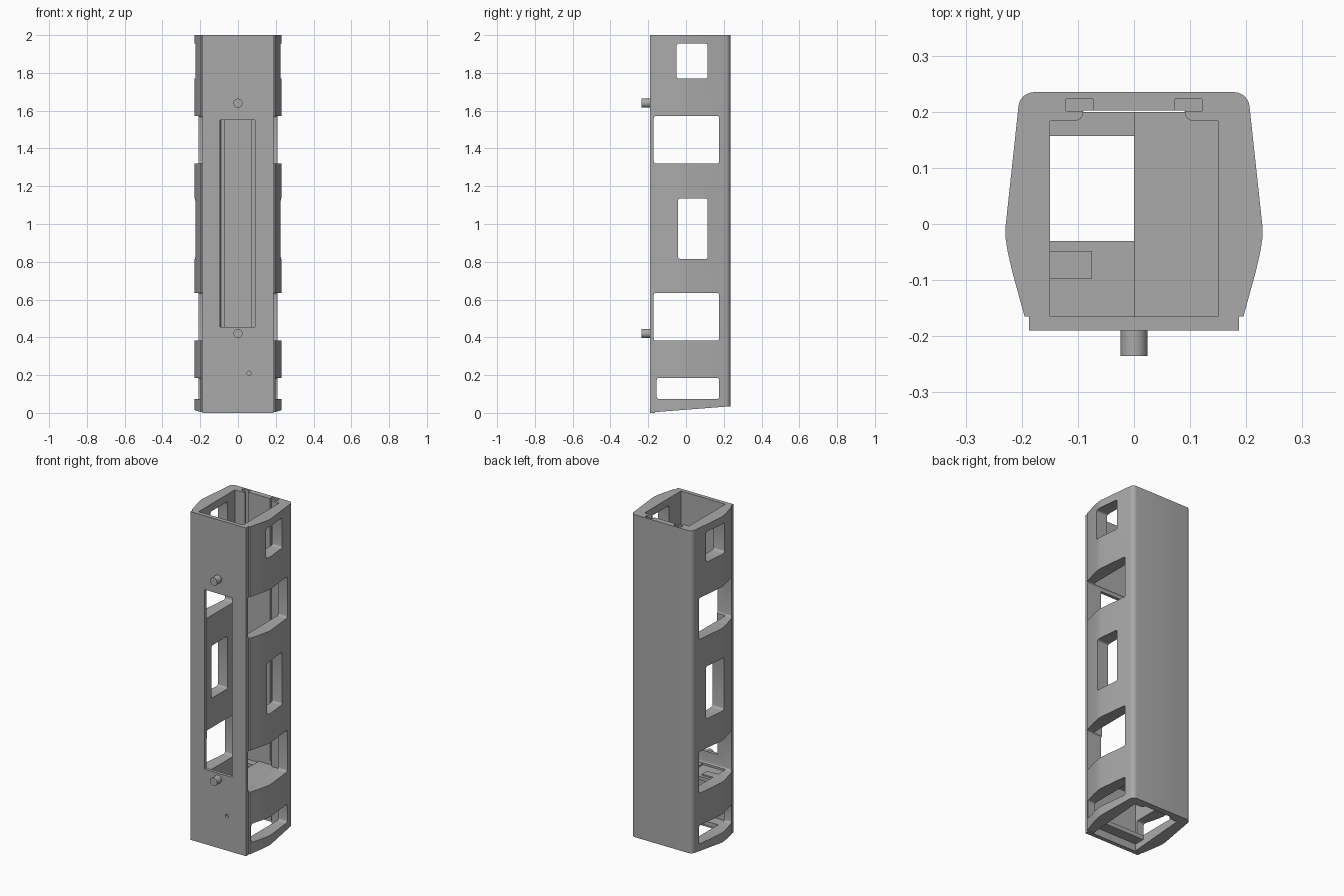
import bpy, bmesh, math
from mathutils import Matrix

cube = bpy.data.objects.get("Cube")
if cube:
    bpy.data.objects.remove(cube, do_unlink=True)

grey = bpy.data.materials.new("mid grey")
grey.use_nodes = True
COLOUR = (0.4, 0.4, 0.4, 1)
grey.diffuse_color = COLOUR
grey.node_tree.nodes["Principled BSDF"].inputs["Base Color"].default_value = COLOUR


def finish(name, bm):
    bmesh.ops.recalc_face_normals(bm, faces=bm.faces)
    mesh = bpy.data.meshes.new(name)
    bm.to_mesh(mesh)
    bm.free()
    mesh.materials.append(grey)
    ob = bpy.data.objects.new(name, mesh)
    bpy.context.collection.objects.link(ob)
    return ob


def add_prism(bm, low, high):
    """Closed solid between two matching loops of points."""
    a = [bm.verts.new(p) for p in low]
    b = [bm.verts.new(p) for p in high]
    bm.faces.new(a)
    bm.faces.new(b)
    for i in range(len(a)):
        j = (i + 1) % len(a)
        bm.faces.new((a[i], a[j], b[j], b[i]))


def add_box(bm, x0, x1, y0, y1, z0, z1):
    loop = [(x0, y0), (x1, y0), (x1, y1), (x0, y1)]
    add_prism(bm, [(x, y, z0) for x, y in loop], [(x, y, z1) for x, y in loop])


def boxes(name, *sizes):
    bm = bmesh.new()
    for s in sizes:
        add_box(bm, *s)
    return finish(name, bm)


def add_cylinder(bm, x, z, r, y0, y1):
    place = Matrix.Translation((x, (y0 + y1) / 2, z)) @ Matrix.Rotation(math.pi / 2, 4, 'X')
    bmesh.ops.create_cone(bm, cap_ends=True, segments=32, radius1=r, radius2=r,
                          depth=y1 - y0, matrix=place)


def arc(cx, cy, r, start, end, n=6):
    return [(cx + r * math.cos(math.radians(start + (end - start) * i / n)),
             cy + r * math.sin(math.radians(start + (end - start) * i / n)))
            for i in range(n + 1)]


def rounded(y0, y1, z0, z1, r=0.012):
    return (arc(y1 - r, z1 - r, r, 0, 90, 4) + arc(y0 + r, z1 - r, r, 90, 180, 4)
            + arc(y0 + r, z0 + r, r, 180, 270, 4) + arc(y1 - r, z0 + r, r, 270, 360, 4))


def cut(ob, *cutters):
    bpy.context.view_layer.objects.active = ob
    for c in cutters:
        mod = ob.modifiers.new("cut", 'BOOLEAN')
        mod.operation = 'DIFFERENCE'
        mod.solver = 'EXACT'
        mod.object = c
        bpy.ops.object.modifier_apply(modifier=mod.name)


# Shell: C-shaped section, open at the front, with a slanted lower end
half = [(0.15, -0.165), (0.195, -0.165), (0.206, -0.125), (0.217, -0.085),
        (0.225, -0.05), (0.229, -0.025), (0.229, -0.005)]
half += arc(0.178, 0.207, 0.028, 5, 90)
inner = [(0.0, 0.202), (0.09, 0.202)] + arc(0.105, 0.198, 0.014, 180, 270, 4) + [(0.15, 0.184)]
outline = half + [(-x, y) for x, y in reversed(half)]
outline += [(-x, y) for x, y in reversed(inner[1:])] + inner[1:]
bm = bmesh.new()
add_prism(bm, [(x, y, 0.004 + 0.031 * (y + 0.165) / 0.4) for x, y in outline],
          [(x, y, 2) for x, y in outline])
shell = finish("shell", bm)

# Front panel
front_panel = boxes("front_panel", (-0.187, 0.187, -0.19, -0.165, 0, 2))

# Inner guide rails
rails = [(-0.151, -0.148, -0.165, -0.11, 0.03, 2), (-0.151, -0.127, -0.115, -0.11, 0.03, 2)]
guide_rails = boxes("guide_rails", *rails,
                    *[(-b, -a, c, d, e, f) for a, b, c, d, e, f in rails])

# Side window cutter
bm = bmesh.new()
for w in [(-0.05, 0.115, 1.77, 1.955), (-0.171, 0.175, 1.32, 1.572),
          (-0.042, 0.115, 0.815, 1.135), (-0.171, 0.175, 0.382, 0.636),
          (-0.155, 0.175, 0.073, 0.186)]:
    loop = rounded(*w)
    add_prism(bm, [(-0.4, y, z) for y, z in loop], [(0.4, y, z) for y, z in loop])
side_windows = finish("side_window_cutter", bm)

# Back grooves, front window and pin hole cutters
grooves = boxes("groove_cutter", *[(c - 0.024, c + 0.024, 0.201, 0.223, 0.4, 2.1)
                                   for c in (-0.097, 0.097)])
bm = bmesh.new()
add_box(bm, -0.094, 0.091, -0.3, -0.1, 0.456, 1.55)
add_cylinder(bm, 0.058, 0.21, 0.011, -0.3, -0.175)
front_openings = finish("front_opening_cutter", bm)

cut(shell, grooves, side_windows)
cut(front_panel, front_openings, side_windows)
cut(guide_rails, side_windows)
for c in (side_windows, grooves, front_openings):
    bpy.data.objects.remove(c, do_unlink=True)

# Divider shelf: a solid half, and a lower half around an opening
boxes("shelf", (0, 0.151, -0.166, 0.2, 0.35, 0.38),
      (-0.151, 0, -0.166, -0.03, 0.35, 0.372), (-0.151, 0, 0.157, 0.2, 0.35, 0.372))
boxes("shelf_block", (-0.151, -0.075, -0.098, -0.048, 0.37, 0.38))

# Lower ledge behind the front panel
boxes("lower_ledge", (-0.151, 0.151, -0.166, -0.1, 0.045, 0.07))

# Mounting pegs
bm = bmesh.new()
for z in (0.42, 1.64):
    add_cylinder(bm, 0, z, 0.024, -0.235, -0.188)
pegs = finish("mounting_pegs", bm)

# Smooth the curved walls, keep edges sharp
for ob in (shell, pegs, front_panel):
    bpy.ops.object.select_all(action='DESELECT')
    ob.select_set(True)
    bpy.context.view_layer.objects.active = ob
    bpy.ops.object.shade_smooth_by_angle(angle=math.radians(30))
